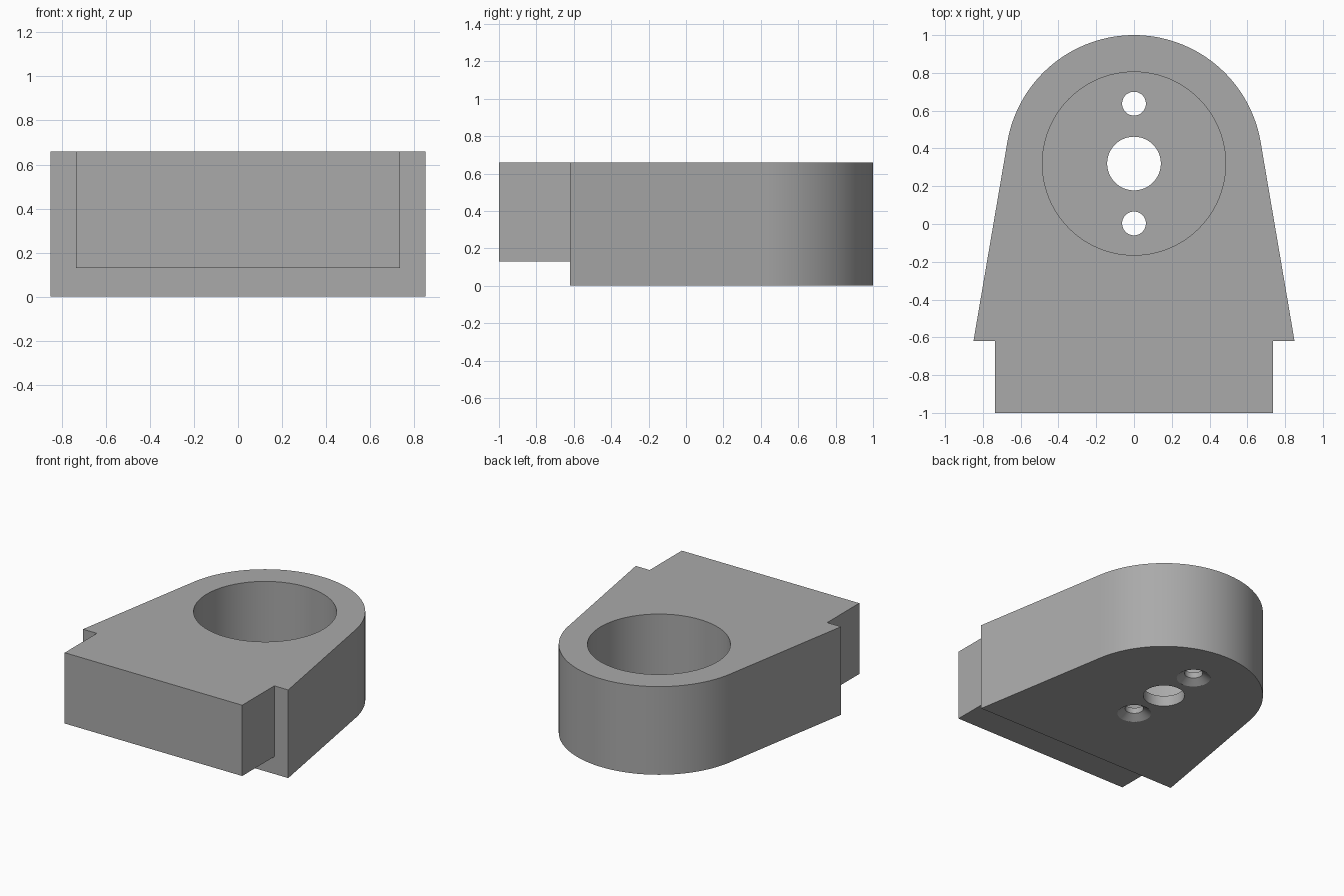
import bpy, bmesh, math

cube = bpy.data.objects.get("Cube")
if cube:
    bpy.data.objects.remove(cube, do_unlink=True)

HEIGHT, FLOOR = 0.66, 0.08
CENTRE_Y, OUTER_R, BORE_R = 0.32, 0.68, 0.485
SHOULDER_X, SHOULDER_Y, TONGUE_X, TONGUE_Z = 0.85, -0.62, 0.735, 0.13

grey = bpy.data.materials.new("plain grey")
grey.use_nodes = True
grey.diffuse_color = (0.4, 0.4, 0.4, 1)
grey.node_tree.nodes["Principled BSDF"].inputs["Base Color"].default_value = (0.4, 0.4, 0.4, 1)


def make_object(name, bm):
    bmesh.ops.recalc_face_normals(bm, faces=bm.faces)
    mesh = bpy.data.meshes.new(name)
    bm.to_mesh(mesh)
    bm.free()
    mesh.materials.append(grey)
    obj = bpy.data.objects.new(name, mesh)
    bpy.context.collection.objects.link(obj)
    return obj


def prism(name, outline, z0, z1):
    """Extrude a flat outline between two heights."""
    bm = bmesh.new()
    face = bm.faces.new([bm.verts.new((x, y, z0)) for x, y in outline])
    top = bmesh.ops.extrude_face_region(bm, geom=[face])["geom"]
    bmesh.ops.translate(bm, vec=(0, 0, z1 - z0),
                        verts=[g for g in top if isinstance(g, bmesh.types.BMVert)])
    return make_object(name, bm)


def lathe(name, y, profile, sides):
    """Closed turned solid about a vertical axis at (0, y); profile is (radius, z)."""
    bm = bmesh.new()
    rings = [[bm.verts.new((r * math.cos(2 * math.pi * i / sides),
                            y + r * math.sin(2 * math.pi * i / sides), z))
              for i in range(sides)] for r, z in profile]
    for low, high in zip(rings, rings[1:]):
        for i in range(sides):
            j = (i + 1) % sides
            bm.faces.new((low[i], low[j], high[j], high[i]))
    bm.faces.new(rings[0])
    bm.faces.new(rings[-1])
    return make_object(name, bm)


# Body outline: tongue, shoulders, tapered sides tangent to the round end
dx, dy = SHOULDER_X, SHOULDER_Y - CENTRE_Y
tangent = math.atan2(dy, dx) + math.acos(OUTER_R / math.hypot(dx, dy))
STEPS = 64
arc = [tangent + (math.pi - 2 * tangent) * i / STEPS for i in range(STEPS + 1)]
outline = [(-TONGUE_X, SHOULDER_Y), (-TONGUE_X, -1), (TONGUE_X, -1),
           (TONGUE_X, SHOULDER_Y), (SHOULDER_X, SHOULDER_Y)]
outline += [(OUTER_R * math.cos(a), CENTRE_Y + OUTER_R * math.sin(a)) for a in arc]
outline.append((-SHOULDER_X, SHOULDER_Y))
body = prism("bracket_body", outline, 0, HEIGHT)

# Cutters: step under the tongue, main bore, centre hole, countersunk screw holes
step = [(-1, -1.2), (1, -1.2), (1, SHOULDER_Y), (-1, SHOULDER_Y)]
cutters = [prism("tongue_step_cutter", step, -0.2, TONGUE_Z),
           lathe("bore_cutter", CENTRE_Y,
                 [(0.142, -0.1), (0.142, FLOOR), (BORE_R, FLOOR), (BORE_R, 0.8)], 96)]
for y in (CENTRE_Y - 0.317, CENTRE_Y + 0.317):
    cutters.append(lathe("screw_hole_cutter", y,
                         [(0.116, -0.1), (0.116, 0), (0.063, 0.037), (0.063, 0.2)], 48))

bpy.context.view_layer.objects.active = body
for cutter in cutters:
    cutter.hide_render = True
    mod = body.modifiers.new(cutter.name, "BOOLEAN")
    mod.operation, mod.solver, mod.object = "DIFFERENCE", "EXACT", cutter
    bpy.ops.object.modifier_apply(modifier=mod.name)
    bpy.data.objects.remove(cutter, do_unlink=True)

# Smooth round walls with crisp edges
bpy.ops.object.select_all(action="DESELECT")
body.select_set(True)
bpy.ops.object.shade_smooth_by_angle(angle=math.radians(25))
